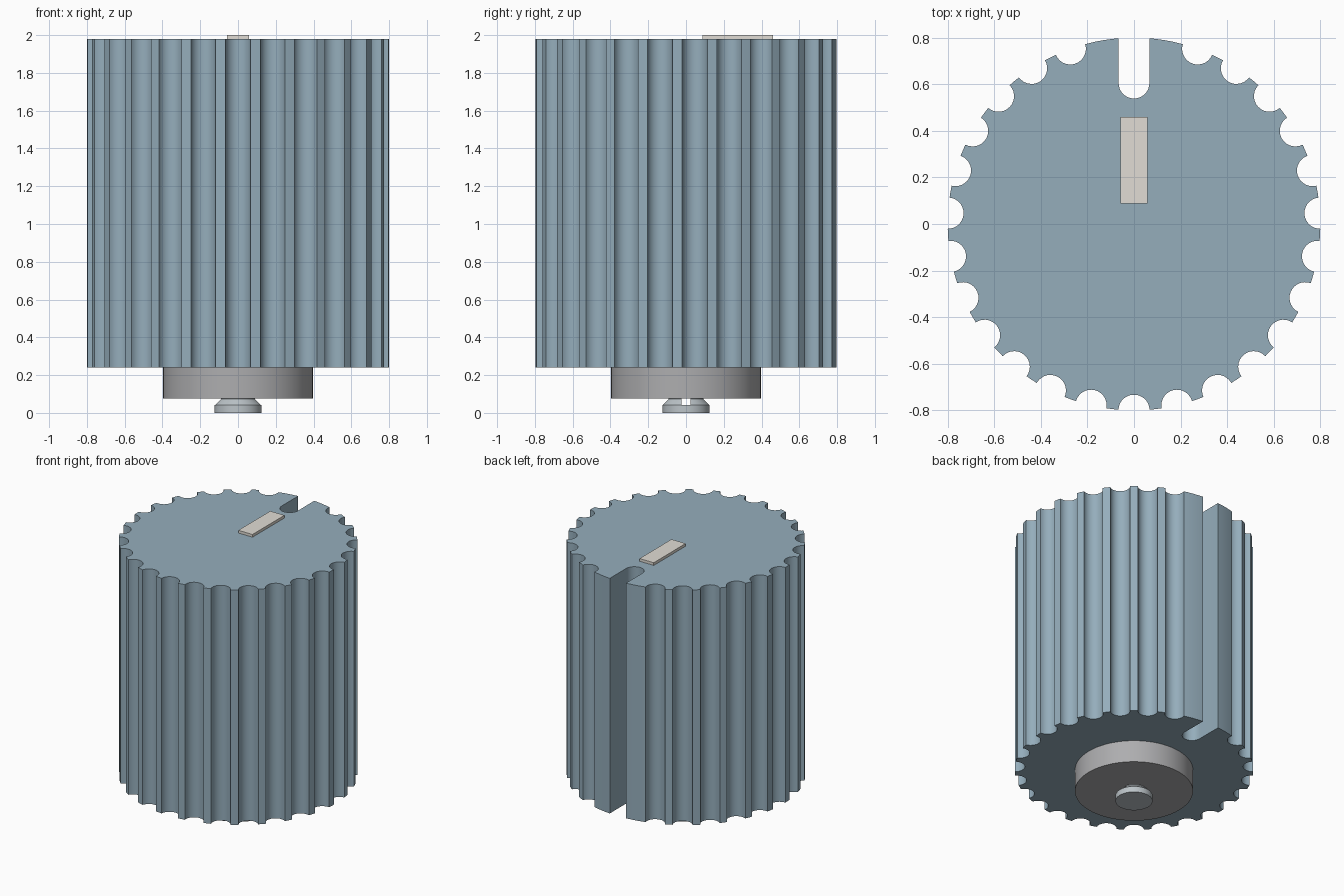
import bpy
import bmesh
from math import sin, cos, asin, acos, pi, tau

cube = bpy.data.objects.get("Cube")
if cube:
    bpy.data.objects.remove(cube, do_unlink=True)

RADIUS, FLUTE, SLOT = 0.8, 0.067, 0.066
SLOT_END = 0.605
BODY_BOTTOM, BODY_TOP = 0.24, 1.98
FLUTES = 27


def material(name, color):
    mat = bpy.data.materials.new(name)
    mat.use_nodes = True
    mat.diffuse_color = (*color, 1)
    mat.node_tree.nodes["Principled BSDF"].inputs["Base Color"].default_value = (*color, 1)
    return mat


def arc(r, start, end, steps, center=(0, 0)):
    """Points on a circular arc, both ends included."""
    return [(center[0] + r * cos(start + (end - start) * i / steps),
             center[1] + r * sin(start + (end - start) * i / steps))
            for i in range(steps + 1)]


def circle(r, steps=64):
    return arc(r, 0, tau, steps)[:-1]


def loft(name, sections, mat, smooth=True):
    """Closed solid through matching outlines given as (outline, z)."""
    bm = bmesh.new()
    rings = [[bm.verts.new((x, y, z)) for x, y in outline] for outline, z in sections]
    for low, high in zip(rings, rings[1:]):
        n = len(low)
        for i in range(n):
            j = (i + 1) % n
            bm.faces.new((low[i], low[j], high[j], high[i]))
    bm.faces.new(rings[0][::-1])
    bm.faces.new(rings[-1])
    bmesh.ops.recalc_face_normals(bm, faces=bm.faces)
    mesh = bpy.data.meshes.new(name)
    bm.to_mesh(mesh)
    bm.free()
    mesh.materials.append(mat)
    obj = bpy.data.objects.new(name, mesh)
    bpy.context.collection.objects.link(obj)
    if smooth:
        bpy.ops.object.select_all(action="DESELECT")
        obj.select_set(True)
        bpy.context.view_layer.objects.active = obj
        bpy.ops.object.shade_smooth_by_angle(angle=pi / 6)
    return obj


def body_outline():
    """Fluted rim, counter-clockwise from the slot at the back."""
    pitch = tau / FLUTES
    half_flute = 2 * asin(FLUTE / (2 * RADIUS))
    sweep = acos(FLUTE / (2 * RADIUS))
    half_slot = asin(SLOT / RADIUS)
    points = []
    land_start = pi / 2 + half_slot
    # Two flute positions are left out beside the slot
    for k in range(1, FLUTES - 1):
        a = pi / 2 + (k + 0.5) * pitch
        land_end = a - half_flute
        steps = 6 if k == 1 else 2
        points += arc(RADIUS, land_start, land_end, steps)[:-1]
        center = (RADIUS * cos(a), RADIUS * sin(a))
        points += arc(FLUTE, a + pi + sweep, a + pi - sweep, 14, center)[:-1]
        land_start = a + half_flute
    points += arc(RADIUS, land_start, pi / 2 + tau - half_slot, 6)
    # Round-ended slot
    points += arc(SLOT, 0, -pi, 18, (0, SLOT_END))
    return points


blue = material("blue_grey", (0.30, 0.42, 0.50))
steel = material("steel", (0.42, 0.42, 0.43))
silver = material("silver", (0.50, 0.55, 0.58))
cream = material("cream", (0.75, 0.72, 0.66))

# Fluted knob
outline = body_outline()
loft("fluted_body", [(outline, BODY_BOTTOM), (outline, BODY_TOP)], blue)

# Raised pointer on the top face
mark = [(-0.058, 0.087), (0.058, 0.087), (0.058, 0.46), (-0.058, 0.46)]
loft("pointer_mark", [(mark, BODY_TOP), (mark, 2.0)], cream, smooth=False)

# Collar and shaft foot below
loft("collar", [(circle(0.396), 0.077), (circle(0.396), BODY_BOTTOM)], steel)
loft("shaft_foot", [(circle(0.124), 0), (circle(0.124), 0.043)], silver)


def half_disc(r, side, gap=0.024):
    cut = asin(gap / r)
    return [(x, side * y) for x, y in arc(r, cut, pi - cut, 32)]


# Tapered neck split by a cross slot
for label, side in (("back", 1), ("front", -1)):
    loft(label + "_neck_half",
         [(half_disc(0.122, side), 0.043), (half_disc(0.092, side), 0.073),
          (half_disc(0.092, side), 0.08)], silver)
